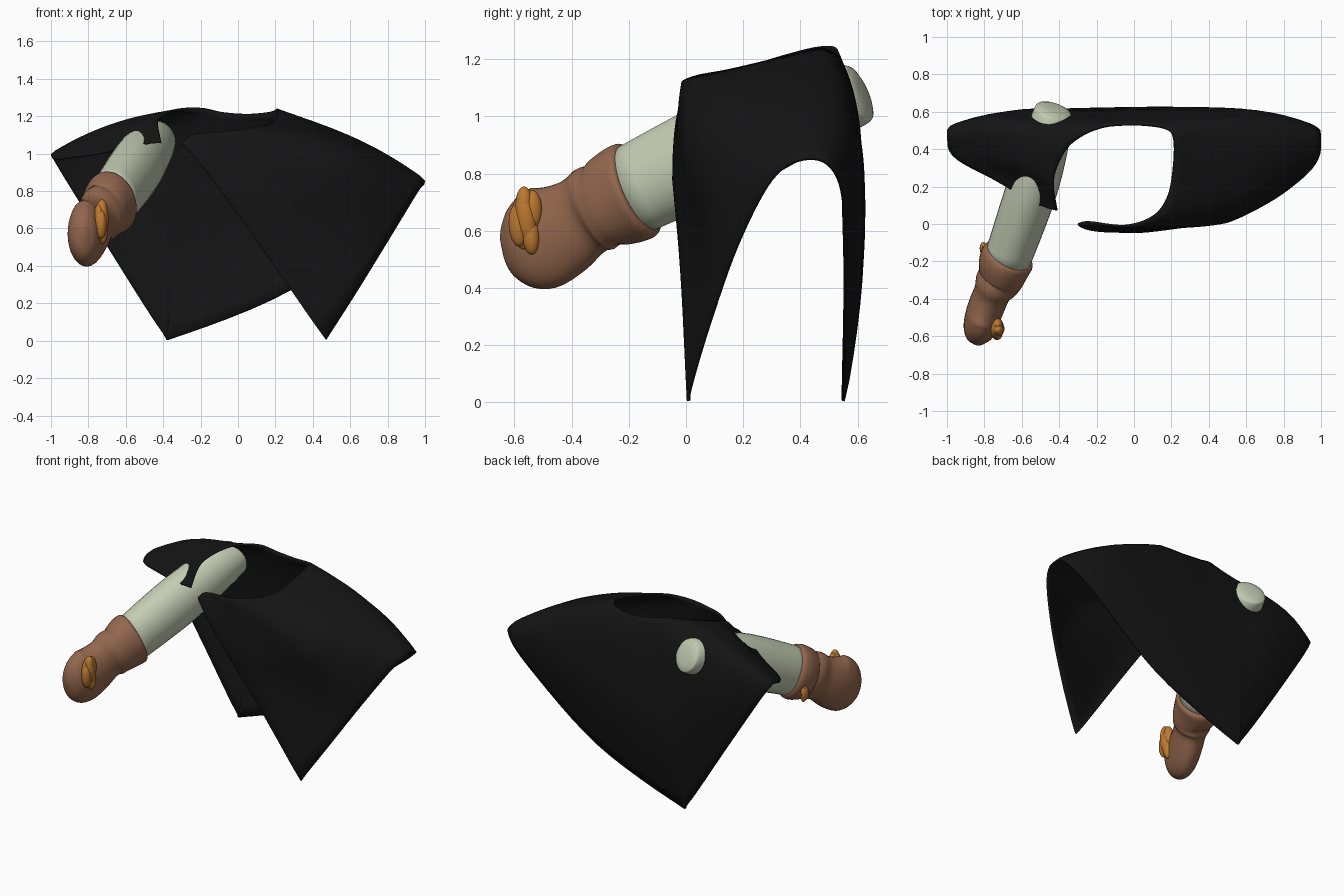
import bpy, bmesh, math
from mathutils import Vector, Matrix

if "Cube" in bpy.data.objects:
    bpy.data.objects.remove(bpy.data.objects["Cube"])


def material(name, rgb):
    m = bpy.data.materials.new(name)
    m.diffuse_color = (*rgb, 1)
    m.use_nodes = True
    m.node_tree.nodes["Principled BSDF"].inputs["Base Color"].default_value = m.diffuse_color
    return m


BLACK = material("black_cloth", (0.007, 0.007, 0.007))
PALE = material("pale_cloth", (0.55, 0.61, 0.45))
BROWN = material("brown_leather", (0.29, 0.135, 0.075))
ORANGE = material("orange_cord", (0.50, 0.19, 0.03))


def spline(pts, n):
    """Catmull-Rom through tuples of any length, n steps per span."""
    p = [pts[0]] + list(pts) + [pts[-1]]
    out = []
    for i in range(1, len(p) - 2):
        for k in range(n):
            t = k / n
            out.append(tuple(0.5 * (2 * b + (c - a) * t + (2 * a - 5 * b + 4 * c - d) * t * t
                                    + (3 * b - a - 3 * c + d) * t ** 3)
                             for a, b, c, d in zip(p[i - 1], p[i], p[i + 1], p[i + 2])))
    return out + [tuple(pts[-1])]


def finish(name, bm, mat):
    for f in bm.faces:
        f.smooth = True
    me = bpy.data.meshes.new(name)
    bm.to_mesh(me)
    bm.free()
    me.materials.append(mat)
    ob = bpy.data.objects.new(name, me)
    bpy.context.collection.objects.link(ob)
    return ob


def grid_object(name, rows, mat, closed=False):
    """Skin rows of points; closed rows make a capped tube."""
    bm = bmesh.new()
    vs = [[bm.verts.new(c) for c in r] for r in rows]
    n = len(rows[0])
    for a, b in zip(vs, vs[1:]):
        for j in range(n if closed else n - 1):
            k = (j + 1) % n
            bm.faces.new((a[j], a[k], b[k], b[j]))
    if closed:
        bm.faces.new(vs[0])
        bm.faces.new(vs[-1])
    bmesh.ops.recalc_face_normals(bm, faces=bm.faces)
    return finish(name, bm, mat)


def tube(name, keys, mat, axis=None, steps=4, sides=32):
    """Elliptical loft; keys are x, y, z, half width, half height."""
    ks = spline(keys, steps)
    rows = []
    for i, k in enumerate(ks):
        c = Vector(k[:3])
        d = Vector(ks[min(i + 2, len(ks) - 1)][:3]) - Vector(ks[max(i - 2, 0)][:3])
        d = (Vector(axis) if axis else d).normalized()
        side = d.cross(Vector((0, 0, 1))).normalized()
        up = side.cross(d)
        rows.append([c + side * k[3] * math.cos(a) + up * k[4] * math.sin(a)
                     for a in (2 * math.pi * j / sides for j in range(sides))])
    return grid_object(name, rows, mat, True)


# Cape: neck line, middle line and hem, from the front slit round the back to the left flap
neck = [(-.30, 0, 1.05), (-.24, .01, 1.10), (-.05, -.01, 1.12), (.10, .04, 1.14),
        (.18, .15, 1.16), (.21, .32, 1.20), (.21, .46, 1.235), (.17, .51, 1.22),
        (.05, .53, 1.21), (-.08, .53, 1.22), (-.18, .515, 1.24), (-.28, .47, 1.24),
        (-.36, .40, 1.225), (-.42, .28, 1.19), (-.43, .18, 1.15), (-.41, .075, 1.06)]
middle = [(-.07, -.04, .77), (.06, -.04, .78), (.30, -.01, .78), (.52, .02, .88),
          (.60, .13, 1.01), (.62, .36, 1.075), (.62, .53, 1.055), (.50, .595, .96),
          (.16, .61, .85), (-.20, .605, .75), (-.36, .60, .82), (-.54, .59, 1.0),
          (-.68, .53, 1.14), (-.68, .36, 1.12), (-.58, .23, 1.08), (-.46, .085, 1.06)]
hem = [(.47, .01, 0), (.50, .015, .05), (.64, .08, .27), (.81, .18, .55),
       (.95, .30, .78), (1, .41, .85), (.98, .51, .82), (.80, .555, .665),
       (.28, .555, .27), (-.33, .55, .02), (-.40, .55, .04), (-.72, .555, .54),
       (-.98, .52, .96), (-.97, .37, .97), (-.75, .24, 1.0), (-.51, .10, 1.05)]


def cape_row(a, m, b, count=20):
    a, m, b = Vector(a), Vector(m), Vector(b)
    ctrl = 2 * m - (a + b) / 2
    curl = min(.02, .3 * abs(m.y - b.y))    # cloth turns in just above the hem
    row = []
    for i in range(count + 1):
        s = i / count
        p = a * (1 - s) ** 2 + ctrl * 2 * s * (1 - s) + b * s * s
        y = p.y + (curl * math.sin(math.pi * (2 * s - 1)) if s > .5 else 0)
        row.append((max(-.995, min(.995, p.x)), y, max(.006, p.z)))
    return row


rows = [cape_row(*t) for t in zip(spline(neck, 6), spline(middle, 6), spline(hem, 6))]
cape = grid_object("cape", rows, BLACK)
thick = cape.modifiers.new("thickness", "SOLIDIFY")
thick.thickness = 0.012
thick.offset = 0

# Sleeve: straight tube from behind the shoulder to the wrist
tube("sleeve", [(-.425, .62, 1.085, .05, .055), (-.428, .612, 1.082, .085, .088),
                (-.435, .585, 1.075, .105, .112), (-.475, .42, 1.025, .125, .145),
                (-.555, .16, .91, .137, .172), (-.68, -.20, .735, .125, .158)],
     PALE, axis=(-.26, -.8, -.35))

# Glove: flared cuff, creased wrist and a closed hand
tube("glove", [(-.665, -.16, .75, .12, .15), (-.673, -.175, .743, .142, .175),
               (-.69, -.215, .725, .142, .176), (-.705, -.27, .70, .128, .162),
               (-.715, -.29, .69, .122, .152), (-.735, -.32, .675, .118, .156),
               (-.755, -.36, .65, .10, .146), (-.785, -.43, .605, .098, .165),
               (-.81, -.50, .575, .095, .18), (-.825, -.565, .565, .087, .16),
               (-.83, -.615, .56, .065, .115), (-.83, -.64, .558, .03, .06),
               (-.83, -.648, .557, .006, .012)], BROWN)


# Knotted ornaments: leaf-shaped strands crossing over a core
def knot(name, centre, size):
    bm = bmesh.new()
    strands = [(0, 0, 0, .9, .85, 0), (.2, -.4, -.1, .6, .65, 15), (.25, .35, .3, .6, .6, -25),
               (.4, 0, .1, .55, .8, 30), (.3, -.1, .5, .5, .5, -35), (.3, .3, -.45, .5, .55, 30)]
    for x, y, z, w, h, tilt in strands:
        mat = (Matrix.Translation(centre) @ Matrix.Diagonal((*size, 1)) @ Matrix.Translation((x, y, z))
               @ Matrix.Rotation(math.radians(tilt), 4, "X") @ Matrix.Diagonal((.6, w, h, 1)))
        bmesh.ops.create_uvsphere(bm, u_segments=20, v_segments=12, radius=1, matrix=mat)
    finish(name, bm, ORANGE)


knot("hand_knot", (-.742, -.56, .635), (.05, .06, .12))
knot("cuff_knot", (-.81, -.13, .64), (.025, .035, .05))
